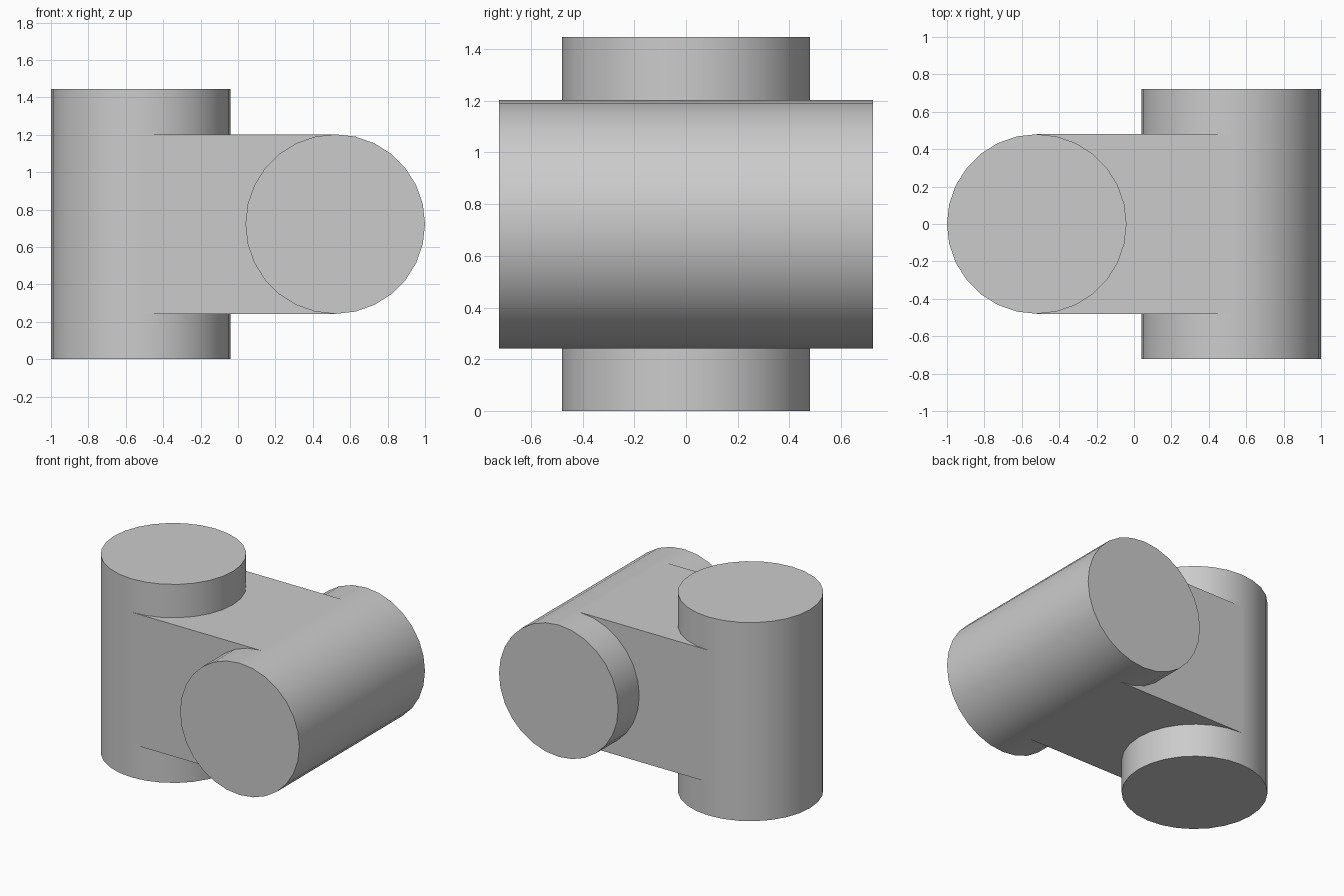
import bpy
import math

cube = bpy.data.objects.get("Cube")
if cube:
    bpy.data.objects.remove(cube, do_unlink=True)

RADIUS, LENGTH, OFFSET = 0.48, 1.445, 0.52
MID = LENGTH / 2

grey = bpy.data.materials.new("plain grey")
grey.use_nodes = True
colour = (0.6, 0.6, 0.6, 1)
grey.diffuse_color = colour
grey.node_tree.nodes["Principled BSDF"].inputs["Base Color"].default_value = colour


def barrel(name, x, tilt):
    """Smooth-sided cylinder with flat caps."""
    bpy.ops.mesh.primitive_cylinder_add(
        vertices=28, radius=RADIUS, depth=LENGTH,
        location=(x, 0, MID), rotation=(tilt, 0, 0))
    obj = bpy.context.object
    obj.name = name
    obj.data.materials.append(grey)
    bpy.ops.object.shade_smooth_by_angle(angle=math.radians(35))


# Two crossed barrels
barrel("upright_barrel", -OFFSET, 0)
barrel("level_barrel", OFFSET, math.pi / 2)

# Square block joining the barrel axes, flush with their sides
bpy.ops.mesh.primitive_cube_add(size=1, location=(0, 0, MID))
block = bpy.context.object
block.name = "joining_block"
block.scale = (2 * OFFSET, 2 * RADIUS, 2 * RADIUS)
bpy.ops.object.transform_apply(location=False, rotation=False, scale=True)
block.data.materials.append(grey)
